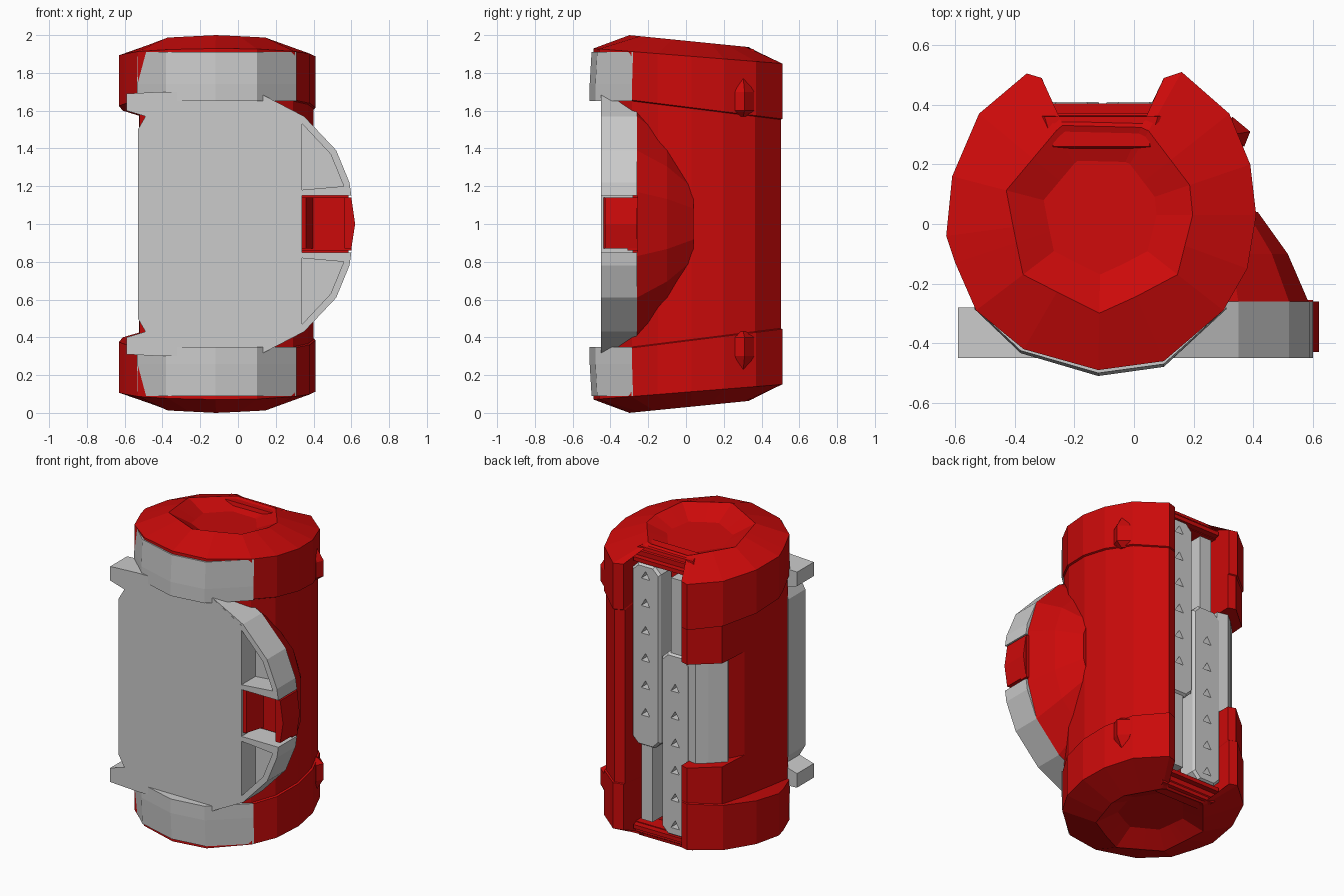
import bpy, bmesh, math

if "Cube" in bpy.data.objects:
    bpy.data.objects.remove(bpy.data.objects["Cube"])

red = bpy.data.materials.new("red")
red.diffuse_color = (0.6, 0.003, 0.003, 1)
red.use_nodes = True
red.node_tree.nodes["Principled BSDF"].inputs["Base Color"].default_value = red.diffuse_color


def make(name, bm, mat=None):
    bmesh.ops.recalc_face_normals(bm, faces=bm.faces)
    me = bpy.data.meshes.new(name)
    bm.to_mesh(me)
    bm.free()
    ob = bpy.data.objects.new(name, me)
    bpy.context.collection.objects.link(ob)
    if mat:
        me.materials.append(mat)
    return ob


def skin(bm, rings):
    """Skin a stack of equal-length rings and close both ends."""
    vs = [[bm.verts.new(p) for p in r] for r in rings]
    n = len(vs[0])
    for a, b in zip(vs, vs[1:]):
        for i in range(n):
            j = (i + 1) % n
            bm.faces.new((a[i], a[j], b[j], b[i]))
    bm.faces.new(vs[0][::-1])
    bm.faces.new(vs[-1])


def loft(name, rings, mat=None):
    bm = bmesh.new()
    skin(bm, rings)
    return make(name, bm, mat)


def flip(rings):
    return [[(x, y, 2 - z) for x, y, z in r] for r in rings]


def pair(name, rings, mat=None):
    """Upper part and its copy mirrored about z = 1."""
    loft("upper_" + name, rings, mat)
    loft("lower_" + name, flip(rings), mat)


def xz(pts, y0, y1):
    return [[(x, y, z) for x, z in pts] for y in (y0, y1)]


def xy(pts, z0, z1):
    return [[(x, y, z) for x, y in pts] for z in (z0, z1)]


# Body: drum outline with flanged slot at the back (None = slot floor)
CX, CY = -0.11, 0.03
OUT = [(0.1, None), (-0.31, None), (-0.31, 0.49), (-0.36, 0.505), (-0.52, 0.37),
       (-0.61, 0.16), (-0.63, -0.04), (-0.6, -0.13), (-0.53, -0.29), (-0.37, -0.42),
       (-0.12, -0.49), (0.1, -0.46), (0.3, -0.29), (0.38, -0.15), (0.41, 0.03),
       (0.39, 0.2), (0.32, 0.37), (0.16, 0.51), (0.1, 0.49)]
GAP = {2: (-0.31, 0.35), 3: (-0.36, 0.35), 4: (-0.47, 0.26)}


def ring(z, tilt, floor, mid=False, gap=False, lift=0):
    r = []
    for i, (x, y) in enumerate(OUT):
        up = 0
        if y is None:
            y, up = floor, lift
        elif mid:
            x, y = max(-0.525, CX + (x - CX) * 0.98), max(-0.435, y * 0.985)
            if gap and i in GAP:
                x, y = GAP[i]
        r.append((x, y, z - tilt * y + up))
    return r


def dish(rad, z, tilt):
    r, s = [], 2 * math.pi / 7
    for x, y in OUT:
        a = math.atan2(y - CY, x - CX) if y is not None else math.atan2(0.33, (x - CX) * 0.7)
        d = rad * math.cos(s / 2) / math.cos((a - 0.2) % s - s / 2)
        px, py = CX + d * math.cos(a), CY + d * math.sin(a)
        r.append((px, py, z - tilt * py))
    return r


top = [ring(1.33, 0, 0.27, True, True), ring(1.331, 0, 0.27, True),
       ring(1.615, 0.125, 0.27, True), ring(1.62, 0.125, 0.27),
       ring(1.875, 0.08, 0.27), ring(1.877, 0.08, 0.37),
       ring(1.89, 0.08, 0.37, lift=0.04), dish(0.33, 1.97, 0.1), dish(0.2, 1.91, 0.06)]
loft("body", flip(top)[::-1] + top, red)

# Shelves closing the slot ends, with a low lip
pair("slot_shelf", [[(x, y, z) for x, y in ((-0.315, 0.25), (0.105, 0.25), (0.105, 0.365),
                                            (-0.315, 0.365))] for z in (1.84, 1.9)]
     + [[(-0.27, 0.26, 1.935), (0.05, 0.26, 1.935), (0.08, 0.36, 1.925), (-0.3, 0.36, 1.925)]], red)
pair("slot_lip", xy([(-0.31, 0.35), (0.1, 0.35), (0.09, 0.405), (-0.3, 0.405)], 1.845, 1.87), red)

# Grey bands round the front of each end
front = [(-0.535, -0.28), (-0.38, -0.425), (-0.12, -0.5), (0.1, -0.47), (0.31, -0.28)]
pair("front_band", xy([(x, y * 1.02) for x, y in front], 1.65, 1.74) + xy(front, 1.91, 1.92)[:1])

# Flat front plate with side tabs
half = [(-0.53, 1.5), (-0.49, 1.57), (-0.59, 1.6), (-0.59, 1.69), (-0.4, 1.7),
        (0.1, 1.7), (0.34, 1.56)]
loft("front_plate", xz(half + [(x, 2 - z) for x, z in half[::-1]], -0.45, -0.28))

# Curved side guards with open pockets
pair("guard_rim", xz([(0.1, 1.7), (0.35, 1.57), (0.52, 1.39), (0.59, 1.22), (0.6, 1.15),
                      (0.33, 1.15), (0.33, 1.18), (0.56, 1.2), (0.49, 1.37),
                      (0.34, 1.53), (0.1, 1.66)], -0.449, -0.26))
pair("guard_back", xz([(0.2, 1.62), (0.35, 1.55), (0.5, 1.38), (0.58, 1.17),
                       (0.2, 1.17)], -0.31, -0.262))

# Red fairing behind the guards, shrinking into the body
arc = [(0.2, 0.64), (0.35, 0.57), (0.52, 0.39), (0.585, 0.17)]
arc += [(x, -z) for x, z in arc[::-1]]
loft("side_fairing", [[(0.2 + (x - 0.2) * k, y, 1 + z * h) for x, z in arc]
                      for y, k, h in ((-0.26, 1, 1), (-0.1, 0.82, 0.78), (0.04, 0.56, 0.48))], red)

# Red latch between the guards
loft("latch_back", xz([(0.3, 0.86), (0.6, 0.86), (0.6, 1.14), (0.3, 1.14)], -0.31, -0.255), red)
loft("latch_lip", xz([(0.565, 0.87), (0.6, 0.87), (0.62, 1), (0.6, 1.14), (0.565, 1.14)],
                     -0.43, -0.26), red)
loft("latch_inner", xy([(0.33, -0.44), (0.36, -0.43), (0.4, -0.3), (0.33, -0.3)], 0.87, 1.14), red)

# Small fins on the back right
fin = [(0.28, 0.3), (0.33, 0.36), (0.39, 0.31), (0.37, 0.26)]
tip = [(0.33 + (x - 0.33) * 0.3, 0.3 + (y - 0.3) * 0.3) for x, y in fin]
pair("fin", xy(tip, 1.57, 1.6)[:1] + xy(fin, 1.6, 1.7) + xy(tip, 1.77, 1.8)[:1], red)


# Two sliding back panels with triangular holes, and their rails
def panel_rings(cx, z0, z1):
    def face(w, m, y):
        c = 0.04
        a, b = z0 + m, z1 - m
        return [(cx + sx, y, z) for sx, z in
                ((-w, a + c), (-w + c, a), (w - c, a), (w, a + c),
                 (w, b - c), (w - c, b), (-w + c, b), (-w, b - c))]
    return [face(0.1, 0, 0.29), face(0.1, 0, 0.395), face(0.09, 0.01, 0.41)]


for side, cx, z0, z1, h0 in (("right", 0.0, 0.68, 1.84, 0.895), ("left", -0.21, 0.16, 1.32, 0.23)):
    panel = loft(side + "_back_panel", panel_rings(cx, z0, z1))
    bm = bmesh.new()
    for i in range(6):
        z = h0 + 0.175 * i
        skin(bm, xz([(cx - 0.03, z - 0.02), (cx + 0.03, z - 0.02), (cx, z + 0.03)], 0.35, 0.44))
    cutter = make(side + "_hole_cutter", bm)
    cutter.hide_render = True
    cutter.hide_viewport = True
    mod = panel.modifiers.new("holes", 'BOOLEAN')
    mod.operation = 'DIFFERENCE'
    mod.solver = 'EXACT'
    mod.object = cutter
    r0, r1 = (0.2, 0.7) if side == "right" else (1.3, 1.8)
    loft(side + "_rail", xy([(cx - 0.04, 0.26), (cx + 0.04, 0.26), (cx + 0.04, 0.395),
                             (cx - 0.04, 0.395)], r0, r1))

# Grey grip block filling the gap in the left flange
loft("grip_block", xy([(-0.29, 0.28), (-0.29, 0.405), (-0.36, 0.42), (-0.42, 0.37),
                       (-0.5, 0.29), (-0.46, 0.22)], 0.67, 1.33))
